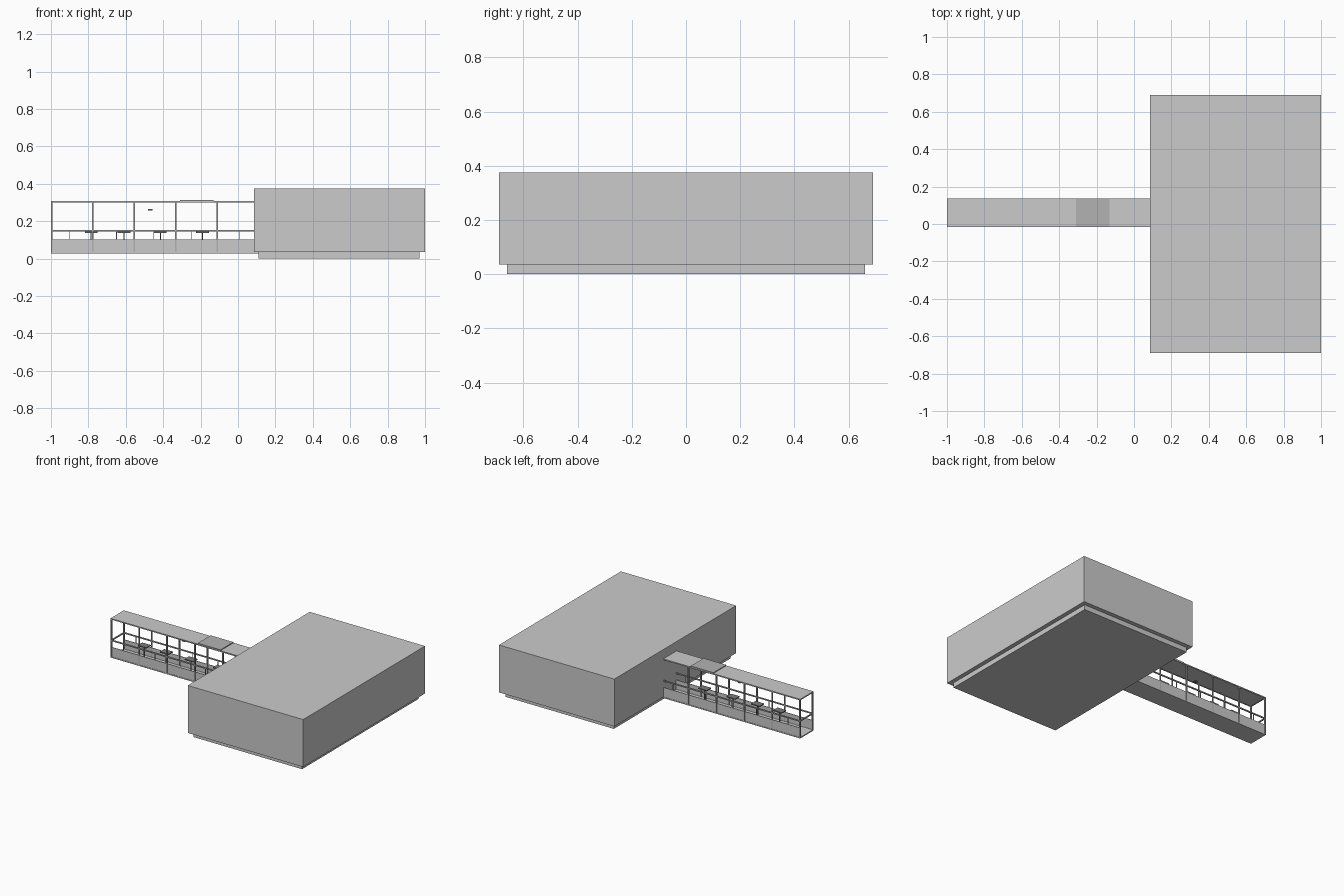
import bpy, bmesh
from mathutils import Matrix, Vector

if "Cube" in bpy.data.objects:
    bpy.data.objects.remove(bpy.data.objects["Cube"])


def boxes(name, spans, color=None):
    """One object made of boxes given as (x0, x1, y0, y1, z0, z1)."""
    bm = bmesh.new()
    for x0, x1, y0, y1, z0, z1 in spans:
        mid = Vector((x0 + x1, y0 + y1, z0 + z1)) / 2
        size = Matrix.Diagonal((x1 - x0, y1 - y0, z1 - z0, 1))
        bmesh.ops.create_cube(bm, size=1, matrix=Matrix.Translation(mid) @ size)
    mesh = bpy.data.meshes.new(name)
    bm.to_mesh(mesh)
    bm.free()
    ob = bpy.data.objects.new(name, mesh)
    bpy.context.collection.objects.link(ob)
    if color:
        mat = bpy.data.materials.new(name)
        mat.diffuse_color = color
        mat.use_nodes = True
        mat.node_tree.nodes["Principled BSDF"].inputs["Base Color"].default_value = mat.diffuse_color
        mesh.materials.append(mat)
    return ob


DARK = (0.2, 0.2, 0.2, 1)
MID = (0.45, 0.45, 0.45, 1)
Y0, Y1 = -0.015, 0.135      # walkway sides
XL, XR = -1.0, 0.09         # walkway ends
T = 0.008                   # member thickness
sides = [(Y0, Y0 + T), (Y1 - T, Y1)]

# Main hall on a recessed plinth
boxes("main_hall", [(0.085, 1.0, -0.69, 0.69, 0.035, 0.375)])
boxes("plinth", [(0.11, 0.97, -0.66, 0.66, 0.0, 0.035)])

# Walkway floor, roof and raised roof hatch
boxes("walkway_floor", [(XL, 0.115, Y0, Y1, 0.027, 0.035)])
boxes("walkway_roof", [(XL, XR, Y0, Y1, 0.302, 0.308)])
boxes("roof_hatch", [(-0.31, -0.13, Y0 + 0.002, Y1 - 0.002, 0.308, 0.314)], MID)

# Solid lower side panels
boxes("lower_panels", [(XL, XR, a + 0.002, b - 0.002, 0.03, 0.102) for a, b in sides])

# Posts at each bay, side rails and eaves beams
post_x = [-0.996, -0.776, -0.555, -0.333, -0.112]
boxes("posts", [(x - T / 2, x + T / 2, a, b, 0.027, 0.305)
                for x in post_x for a, b in sides], MID)
boxes("side_rails", [(XL, XR, a, b, z - T / 2, z + T / 2)
                     for z in (0.15, 0.304) for a, b in sides], MID)

# Open end frame
boxes("end_rails", [(XL, XL + T, Y0, Y1, z - T / 2, z + T / 2) for z in (0.15, 0.304)], MID)

# Thin balusters between panel and rail on the two sides
thin_x = [-0.90, -0.65, -0.45, -0.25, 0.01]
boxes("balusters", [(x - 0.002, x + 0.002, a + 0.002, b - 0.002, 0.1, 0.15)
                    for x in thin_x for a, b in sides], MID)

# Small tables inside, each on a pedestal
tables = []
for x in (-0.785, -0.61, -0.415, -0.19):
    tables += [(x - 0.034, x + 0.034, 0.035, 0.085, 0.138, 0.145),
               (x - 0.003, x + 0.003, 0.057, 0.063, 0.033, 0.14)]
boxes("tables", tables, DARK)

# Small hanging sign plate
boxes("hanging_plate", [(-0.48, -0.457, 0.05, 0.07, 0.258, 0.264)], DARK)
